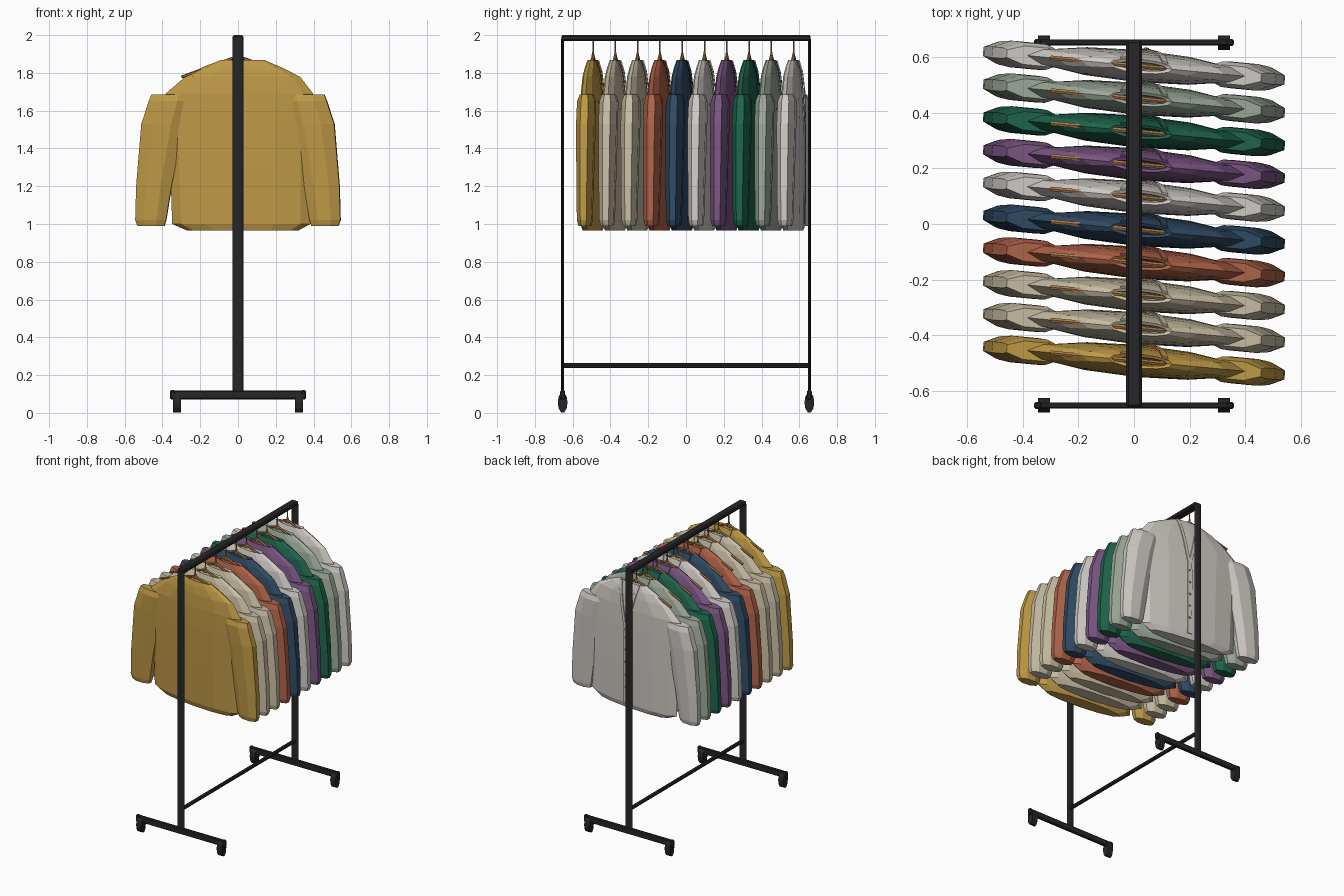
import bpy, bmesh, math
from mathutils import Vector

if "Cube" in bpy.data.objects:
    bpy.data.objects.remove(bpy.data.objects["Cube"])


def material(name, r, g, b):
    lin = [((c / 255 + 0.055) / 1.055) ** 2.4 for c in (r, g, b)] + [1]
    m = bpy.data.materials.new(name)
    m.use_nodes = True
    m.diffuse_color = lin
    m.node_tree.nodes["Principled BSDF"].inputs["Base Color"].default_value = lin
    return m


black = material("black metal", 38, 38, 40)
wood = material("wood", 168, 122, 72)
mustard = material("mustard", 190, 153, 70)
beige = material("beige", 198, 188, 162)
terracotta = material("terracotta", 174, 98, 72)
navy = material("navy", 48, 74, 99)
pale = material("pale grey", 206, 201, 195)
purple = material("purple", 122, 85, 130)
green = material("green", 30, 100, 75)
sage = material("sage", 155, 168, 152)


def finish(name, bm, mat, smooth=False):
    bmesh.ops.recalc_face_normals(bm, faces=bm.faces)
    mesh = bpy.data.meshes.new(name)
    bm.to_mesh(mesh)
    bm.free()
    mesh.materials.append(mat)
    obj = bpy.data.objects.new(name, mesh)
    bpy.context.collection.objects.link(obj)
    return obj


def loft(name, rings, sides, mat, turn=0.0):
    """Skin elliptical rings given as (z, x min, x max, half depth)."""
    bm = bmesh.new()
    loops = []
    for z, x0, x1, d in rings:
        loop = []
        for i in range(sides):
            a = math.tau * (i + turn) / sides
            loop.append(bm.verts.new(((x0 + x1) / 2 + (x1 - x0) / 2 * math.cos(a), d * math.sin(a), z)))
        loops.append(loop)
    for low, high in zip(loops, loops[1:]):
        for i in range(sides):
            j = (i + 1) % sides
            bm.faces.new((low[i], low[j], high[j], high[i]))
    bm.faces.new(loops[0])
    bm.faces.new(loops[-1])
    return finish(name, bm, mat)


def rod(name, a, b, rx, ry, mat, sides=8, tip=1.0):
    """Tube from a to b; rx and ry are its two cross-section radii."""
    a, b = Vector(a), Vector(b)
    bm = bmesh.new()
    bmesh.ops.create_cone(bm, cap_ends=True, segments=sides, radius1=1, radius2=tip, depth=1)
    for v in bm.verts:
        v.co.x *= rx
        v.co.y *= ry
        v.co.z *= (b - a).length
    obj = finish(name, bm, mat)
    obj.rotation_euler = (b - a).to_track_quat("Z", "Y").to_euler()
    obj.location = (a + b) / 2
    return obj


def box(name, centre, size, mat):
    bm = bmesh.new()
    bmesh.ops.create_cube(bm, size=1)
    for v in bm.verts:
        v.co = Vector(c + s * p for c, s, p in zip(centre, size, v.co))
    bmesh.ops.bevel(bm, geom=bm.edges[:], offset=min(size) * 0.25, segments=1, affect="EDGES")
    return finish(name, bm, mat)


# Rack frame
box("top_rail", (0, 0, 1.985), (0.056, 1.32, 0.03), black)
rod("lower_rail", (0, -0.65, 0.25), (0, 0.65, 0.25), 0.013, 0.013, black)
for end, y in (("front", -0.653), ("back", 0.653)):
    rod(end + "_post", (0, y, 0.1), (0, y, 1.98), 0.028, 0.008, black)
    box(end + "_foot", (0, y, 0.095), (0.68, 0.022, 0.046), black)
    for side, s in (("left", 1), ("right", -1)):
        box(f"{end}_{side}_foot_cap", (s * 0.346, y, 0.095), (0.028, 0.026, 0.05), black)
        rod(f"{end}_{side}_caster", (s * 0.303, y, 0.055), (s * 0.345, y, 0.055), 0.055, 0.026, black, 10)
        caster = bpy.context.collection.objects[f"{end}_{side}_caster"]
        caster.rotation_euler = (0, math.pi / 2, 0)

# Shirt profiles: z, x min, x max, half depth
torso = [
    (0.965, -0.27, 0.32, 0.045), (1.0, -0.35, 0.385, 0.056), (1.3, -0.36, 0.385, 0.058),
    (1.55, -0.37, 0.39, 0.057), (1.69, -0.385, 0.40, 0.053), (1.78, -0.28, 0.33, 0.045),
    (1.83, -0.19, 0.23, 0.036), (1.868, -0.09, 0.14, 0.025),
    (1.862, -0.06, 0.12, 0.015), (1.81, -0.04, 0.10, 0.010),
]
sleeve = [
    (0.99, 0.385, 0.54, 0.034), (1.02, 0.375, 0.552, 0.042), (1.2, 0.345, 0.548, 0.046),
    (1.53, 0.275, 0.522, 0.052), (1.65, 0.245, 0.482, 0.050), (1.685, 0.245, 0.468, 0.036),
]


def chest(x, z):
    """Depth of the buttoned side of the torso at a point."""
    for a, b in zip(torso, torso[1:]):
        if a[0] <= z <= b[0]:
            t = (z - a[0]) / (b[0] - a[0])
            _, x0, x1, d = [p + (q - p) * t for p, q in zip(a, b)]
            u = (2 * x - x0 - x1) / (x1 - x0)
            return d * math.sqrt(max(0, 1 - u * u))
    return torso[7][3]


def ribbon(name, path, width, mat):
    """Thin cloth strip lying on the chest along (x, z) points."""
    bm = bmesh.new()
    steps = 6
    (xa, za), (xb, zb) = path
    rows = []
    for i in range(steps + 1):
        t = i / steps
        x, z = xa + (xb - xa) * t, za + (zb - za) * t
        rows.append([bm.verts.new((x + o, chest(x + o, z) + 0.004, z)) for o in (-width / 2, width / 2)])
    for p, q in zip(rows, rows[1:]):
        bm.faces.new((p[0], p[1], q[1], q[0]))
    obj = finish(name, bm, mat)
    solid = obj.modifiers.new("thickness", "SOLIDIFY")
    solid.thickness = 0.006
    solid.offset = 0
    return obj


def shirt(label, y, mat):
    parts = [loft(label + "_torso", torso, 12, mat)]
    for side, s in (("left", 1), ("right", -1)):
        rings = [(z, min(s * a, s * b), max(s * a, s * b), d) for z, a, b, d in sleeve]
        parts.append(loft(f"{label}_{side}_sleeve", rings, 8, mat, 0.5))
        # Collar edge and hanger arm
        parts.append(ribbon(f"{label}_{side}_lapel", ((0.035 + s * 0.075, 1.866), (0.04, 1.52)), 0.022, mat))
        parts.append(rod(f"{label}_{side}_hanger_arm", (0, 0, 1.888), (s * 0.30, 0, 1.778), 0.009, 0.008, wood, 6))
    # Button strip
    parts.append(ribbon(label + "_placket", ((0.04, 1.53), (0.04, 1.0)), 0.035, mat))
    for i in range(5):
        z = 1.48 - 0.09 * i
        d = chest(0.04, z) + 0.006
        parts.append(rod(f"{label}_button_{i + 1}", (0.04, d, z), (0.04, d + 0.005, z), 0.008, 0.008, wood, 8))
    # Hanger hook
    parts.append(rod(label + "_hanger_neck", (0, 0, 1.87), (0, 0, 1.915), 0.014, 0.012, wood, 6, 0.3))
    parts.append(rod(label + "_hook", (0, 0, 1.9), (0, 0, 1.975), 0.004, 0.004, wood, 6))
    pivot = bpy.data.objects.new(label, None)
    bpy.context.collection.objects.link(pivot)
    pivot.hide_render = True
    pivot.location = (0, y, 0)
    pivot.rotation_euler = (0, 0, -0.095)
    for p in parts:
        p.parent = pivot


# Row of hanging shirts, front to back
row = [mustard, beige, beige, terracotta, navy, pale, purple, green, sage, pale]
for i, mat in enumerate(row):
    shirt(f"shirt_{i + 1}", -0.492 + 0.118 * i, mat)
